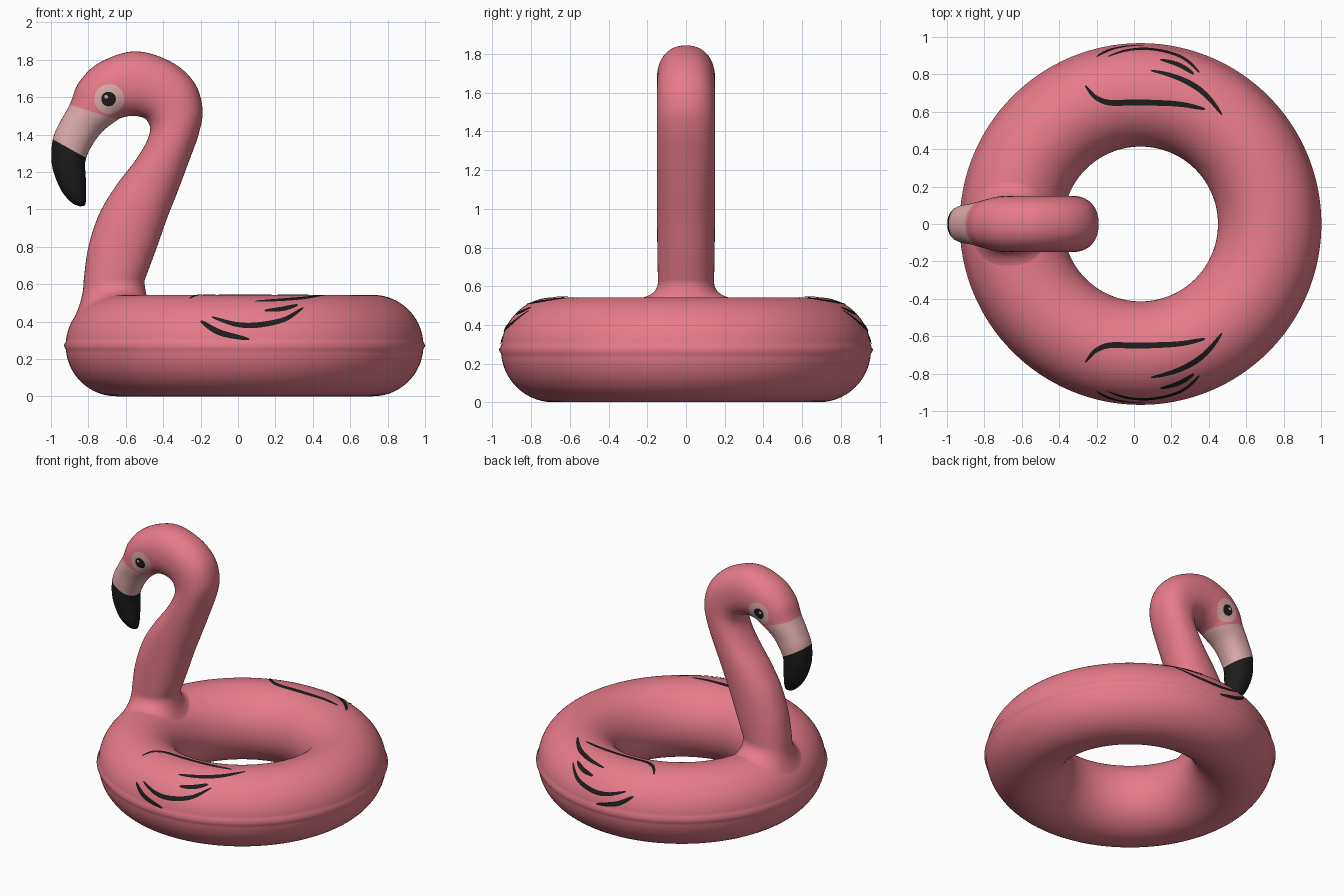
import bpy, math
from mathutils import Vector
from mathutils.bvhtree import BVHTree

if "Cube" in bpy.data.objects:
    bpy.data.objects.remove(bpy.data.objects["Cube"])

CX, ZC, MAJ, TUBE = 0.035, 0.272, 0.685, 0.271


def material(name, rgb):
    m = bpy.data.materials.new(name)
    m.diffuse_color = (*rgb, 1)
    m.use_nodes = True
    m.node_tree.nodes["Principled BSDF"].inputs["Base Color"].default_value = m.diffuse_color
    return m


PINK = material("flamingo pink", (0.80, 0.20, 0.26))
PALE = material("pale pink", (0.75, 0.42, 0.42))
BLACK = material("soft black", (0.012, 0.012, 0.012))


def make(name, verts, faces, mats, rule=None):
    me = bpy.data.meshes.new(name)
    me.from_pydata([tuple(v) for v in verts], [], faces)
    for m in mats:
        me.materials.append(m)
    for p in me.polygons:
        p.use_smooth = True
        if rule:
            p.material_index = rule(p.index)
    ob = bpy.data.objects.new(name, me)
    bpy.context.collection.objects.link(ob)
    return ob


def bridge(rows, n, loop=False):
    """Quads between consecutive rings of n vertices."""
    return [(r * n + i, r * n + (i + 1) % n, (r + 1) % rows * n + (i + 1) % n, (r + 1) % rows * n + i)
            for r in range(rows if loop else rows - 1) for i in range(n)]


# Inflatable ring with a thin welded seam round its outside
SEG, PROF = 128, 80
verts = []
for s in range(SEG):
    a = math.tau * s / SEG
    for k in range(PROF):
        p = math.tau * k / PROF
        r = MAJ + TUBE * math.cos(p) + (0.011 if k == 0 else 0)
        verts.append((CX + r * math.cos(a), r * math.sin(a), ZC + TUBE * math.sin(p)))
make("swim_ring", verts, [f[::-1] for f in bridge(SEG, PROF, True)], [PINK])


# Neck, head and beak: sections as inner edge (x, z), outer edge (x, z), half width
SECTIONS = [
    (-.825, .62, -.500, .62, .145), (-.800, .80, -.440, .78, .148),
    (-.740, .98, -.380, .95, .150), (-.650, 1.13, -.325, 1.09, .150),
    (-.550, 1.26, -.265, 1.25, .150), (-.490, 1.36, -.208, 1.41, .150),
    (-.470, 1.43, -.190, 1.54, .150), (-.490, 1.48, -.235, 1.68, .150),
    (-.530, 1.497, -.360, 1.79, .150), (-.565, 1.50, -.550, 1.845, .150),
    (-.600, 1.496, -.740, 1.785, .148), (-.625, 1.488, -.850, 1.68, .140),
    (-.645, 1.478, -.900, 1.56, .130), (-.740, 1.40, -.950, 1.47, .112),
    (-.812, 1.275, -.990, 1.375, .102), (-.814, 1.17, -.995, 1.24, .090),
    (-.812, 1.08, -.950, 1.11, .068), (-.815, 1.03, -.890, 1.037, .035),
    (-.825, 1.018, -.845, 1.016, .008)]
N, STEPS, FOOT = 64, 8, 8


def spline(pts, steps):
    """Smooth curve through tuples of any length."""
    pts = [Vector(p) for p in pts]
    out = []
    for i in range(len(pts) - 1):
        a, b, c, d = pts[max(i - 1, 0)], pts[i], pts[i + 1], pts[min(i + 2, len(pts) - 1)]
        for k in range(steps):
            t = k / steps
            out.append(b + (c - a) * (t / 2) + (a * 2 - b * 5 + c * 4 - d) * (t * t / 2)
                       + (b * 3 - a - c * 3 + d) * (t ** 3 / 2))
    return out + [pts[-1]]


def rounded(i):
    """Slightly squared unit circle."""
    t = math.tau * i / N
    c, s = math.cos(t), math.sin(t)
    return (math.copysign(abs(c) ** 0.9, c), math.copysign(abs(s) ** 0.9, s))


verts = []
# flared foot that rises out of the ring surface
for k in range(FOOT):
    u = math.pi / 2 * k / FOOT
    h, v = 1 - math.sin(u), 1 - math.cos(u)
    for i in range(N):
        c, s = rounded(i)
        x, y = -.6625 + (.1625 + .06 * h) * c, (.145 + .11 * h) * s
        d = math.hypot(x - CX, y) - MAJ
        tz = ZC + math.sqrt(max(TUBE ** 2 - d * d, 0)) - .004
        verts.append((x, y, tz + (.62 - tz) * v))
rows = spline(SECTIONS, STEPS)
for ix, iz, ox, oz, hy in rows:
    for i in range(N):
        c, s = rounded(i)
        verts.append(((ix + ox) / 2 + (ox - ix) / 2 * c, hy * s, (iz + oz) / 2 + (oz - iz) / 2 * c))
total = FOOT + len(rows)
faces = bridge(total, N) + [tuple((total - 1) * N + i for i in range(N))]


def neck_colour(f):
    row = f // N - FOOT
    return 0 if row < 12 * STEPS else 1 if row < 14 * STEPS else 2


make("neck_head_and_beak", verts, faces, [PINK, PALE, BLACK], neck_colour)
tree = BVHTree.FromPolygons([Vector(v) for v in verts], faces)


# Eye patches, eyes and glints: thin discs laid on the head
def head_disc(name, x, z, rad, lift, mat, side):
    n, rings = 32, 6
    vs = []
    for r in range(rings + 1):
        for i in range(n):
            a, q = math.tau * i / n, rad * max(r / rings, .01)
            px, pz = x + q * math.cos(a), z + q * math.sin(a)
            hit = tree.ray_cast(Vector((px, side, pz)), Vector((0, -side, 0)))[0]
            vs.append((px, (hit.y if hit else 0) + side * lift, pz))
    fs = bridge(rings + 1, n) + [tuple(range(n))[::-1]]
    make(name, vs, [f[::-1] for f in fs] if side < 0 else fs, [mat])


for side, tag in ((-1, "front"), (1, "back")):
    head_disc("eye_patch_" + tag, -.688, 1.59, .08, .002, PALE, side)
    head_disc("eye_" + tag, -.692, 1.59, .039, .004, BLACK, side)
    head_disc("eye_glint_" + tag, -.705, 1.602, .010, .006, PALE, side)


# Painted wing strokes: tapered ribbons on the ring, as (x, angle round the tube)
STROKES = [
    [(-.20, 29), (-.10, 15), (.06, 7)],
    [(-.14, 34), (-.02, 25), (.10, 23.5), (.25, 31), (.35, 48)],
    [(.14, 43), (.24, 46), (.32, 53)],
    [(.09, 60), (.25, 64), (.37, 70), (.47, 81)],
    [(-.26, 66), (-.20, 84), (-.10, 95), (.10, 97), (.30, 90), (.38, 86)]]


def on_ring(x, deg, side):
    p = math.radians(deg)
    r = MAJ + TUBE * math.cos(p)
    y = side * math.sqrt(r * r - (x - CX) ** 2)
    nrm = Vector(((x - CX) / r * math.cos(p), y / r * math.cos(p), math.sin(p)))
    return Vector((x, y, ZC + TUBE * math.sin(p))), nrm


for side, tag in ((-1, "front"), (1, "back")):
    for j, stroke in enumerate(STROKES):
        pts = [on_ring(x, d, side) for x, d in spline(stroke, 10)]
        vs, last = [], len(pts) - 1
        for i, (p, nrm) in enumerate(pts):
            tan = pts[min(i + 1, last)][0] - pts[max(i - 1, 0)][0]
            across = nrm.cross(tan).normalized()
            w = .002 + .014 * math.sin(math.pi * i / last) ** .6
            vs += [p + nrm * .003 - across * w, p + nrm * .004, p + nrm * .003 + across * w]
        fs = [(3 * i + k, 3 * i + 3 + k, 3 * i + 4 + k, 3 * i + 1 + k)
              for i in range(last) for k in (0, 1)]
        make(f"wing_stroke_{tag}_{j + 1}", vs, fs, [BLACK])
